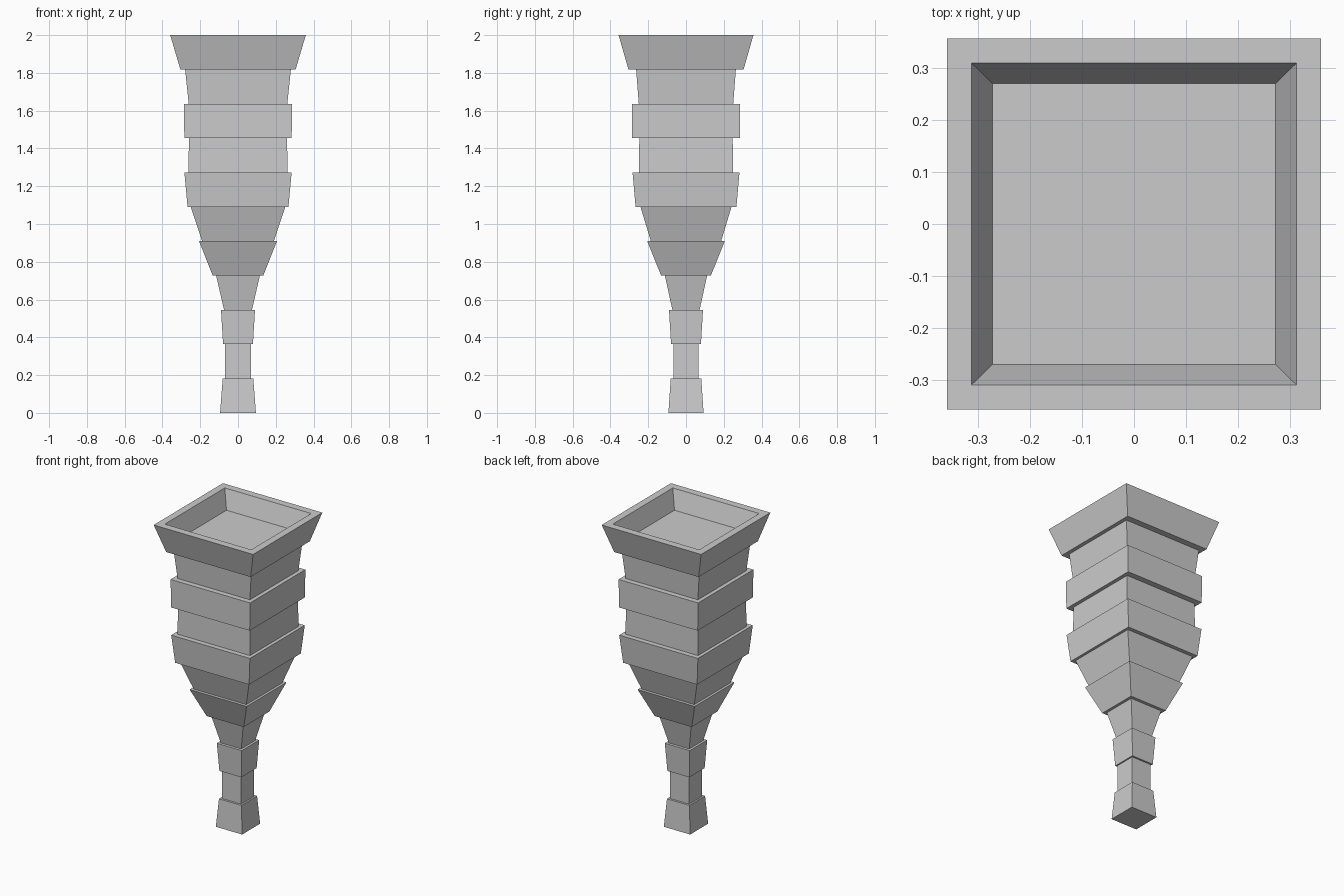
import bpy, bmesh

if "Cube" in bpy.data.objects:
    bpy.data.objects.remove(bpy.data.objects["Cube"])

STEP = 2 / 11
# each tier: half width x, half depth y at its bottom, then at its top
TIERS = [
    (.095, .093, .081, .081),
    (.070, .067, .070, .067),
    (.079, .079, .090, .090),
    (.074, .072, .116, .112),
    (.134, .132, .206, .205),
    (.190, .186, .250, .241),
    (.267, .267, .284, .283),
    (.262, .250, .260, .247),
    (.284, .285, .287, .285),
    (.261, .250, .280, .264),
    (.305, .305, .359, .357),
]

# stepped square profile from the foot up, then down into the tray
rings = []
for i, (bx, by, tx, ty) in enumerate(TIERS):
    rings += [(bx, by, i * STEP), (tx, ty, (i + 1) * STEP)]
rings += [(.312, .309, 2.0), (.272, .270, 1.88)]

bm = bmesh.new()
prev = None
for hx, hy, z in rings:
    loop = [bm.verts.new((sx * hx, sy * hy, z))
            for sx, sy in ((-1, -1), (1, -1), (1, 1), (-1, 1))]
    if prev is None:
        bm.faces.new(loop[::-1])
    else:
        for k in range(4):
            n = (k + 1) % 4
            bm.faces.new((prev[k], prev[n], loop[n], loop[k]))
    prev = loop
bm.faces.new(prev)
bmesh.ops.recalc_face_normals(bm, faces=bm.faces[:])

mesh = bpy.data.meshes.new("tiered_pedestal")
bm.to_mesh(mesh)
bm.free()
bpy.context.collection.objects.link(bpy.data.objects.new("tiered_pedestal", mesh))
